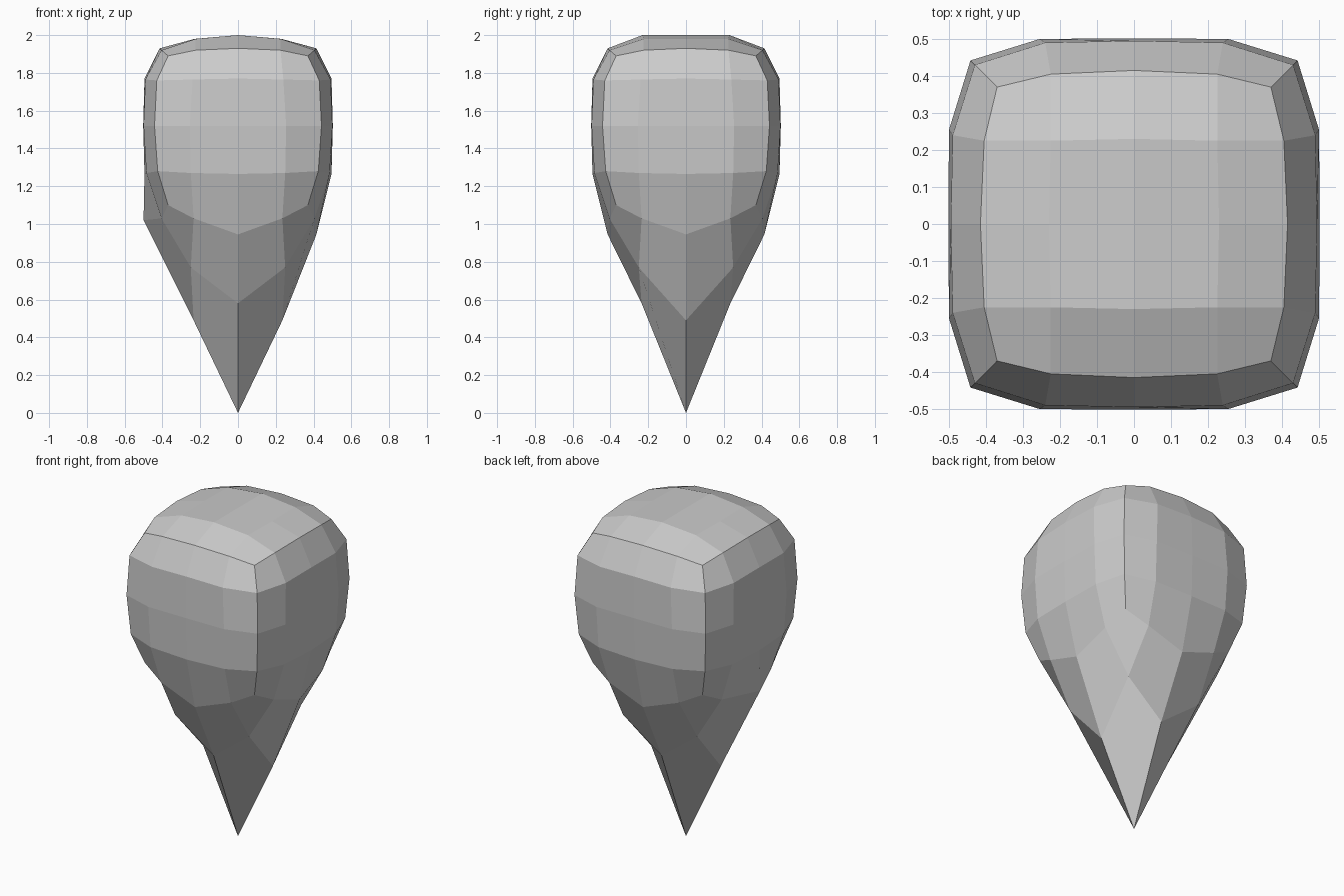
import bpy, bmesh

if "Cube" in bpy.data.objects:
    bpy.data.objects.remove(bpy.data.objects["Cube"])

# Target (larger radius, smaller radius, height) for each grid position:
# key = (larger |xy| step, smaller |xy| step, height step)
SHAPE = {
    # top
    (0, 0, 2): (0, 0, 2.0), (1, 0, 2): (.23, 0, 1.99), (1, 1, 2): (.225, .225, 1.98),
    (2, 0, 2): (.415, 0, 1.93), (2, 1, 2): (.405, .225, 1.92), (2, 2, 2): (.37, .37, 1.89),
    # sides
    (2, 0, 1): (.495, 0, 1.77), (2, 1, 1): (.49, .24, 1.765), (2, 2, 1): (.43, .43, 1.76),
    (2, 0, 0): (.502, 0, 1.52), (2, 1, 0): (.50, .255, 1.52), (2, 2, 0): (.442, .442, 1.52),
    (2, 0, -1): (.495, 0, 1.265), (2, 1, -1): (.485, .25, 1.27), (2, 2, -1): (.425, .425, 1.28),
    # pointed bottom
    (2, 0, -2): (.415, 0, .945), (2, 1, -2): (.405, .235, 1.03), (2, 2, -2): (.37, .37, 1.10),
    (1, 1, -2): (.25, .25, .77), (1, 0, -2): (.235, 0, .54), (0, 0, -2): (0, 0, 0),
}


def place(co):
    i, j, k = (round(c) for c in co)
    big, small, z = SHAPE[(max(abs(i), abs(j)), min(abs(i), abs(j)), k)]
    x, y = (big, small) if abs(i) >= abs(j) else (small, big)
    if (abs(i), j) == (1, 0) and abs(k) == 2:       # crown and tip slightly flatter along x
        z = 1.98 if k > 0 else .49
    if (abs(j), i) == (1, 0) and abs(k) == 2:
        z = 2.0 if k > 0 else .58
    if (i, j, k) == (-2, 0, -2):                    # small bulge on the left
        x, z = .5, 1.02
    return (x if i >= 0 else -x, y if j >= 0 else -y, z)


# Faceted drop: gridded cube reshaped ring by ring
bm = bmesh.new()
bmesh.ops.create_cube(bm, size=4)
bmesh.ops.subdivide_edges(bm, edges=bm.edges[:], cuts=3, use_grid_fill=True)
for v in bm.verts:
    v.co = place(v.co)
bmesh.ops.recalc_face_normals(bm, faces=bm.faces[:])
mesh = bpy.data.meshes.new("faceted_drop")
bm.to_mesh(mesh)
bm.free()
drop = bpy.data.objects.new("faceted_drop", mesh)
bpy.context.collection.objects.link(drop)
